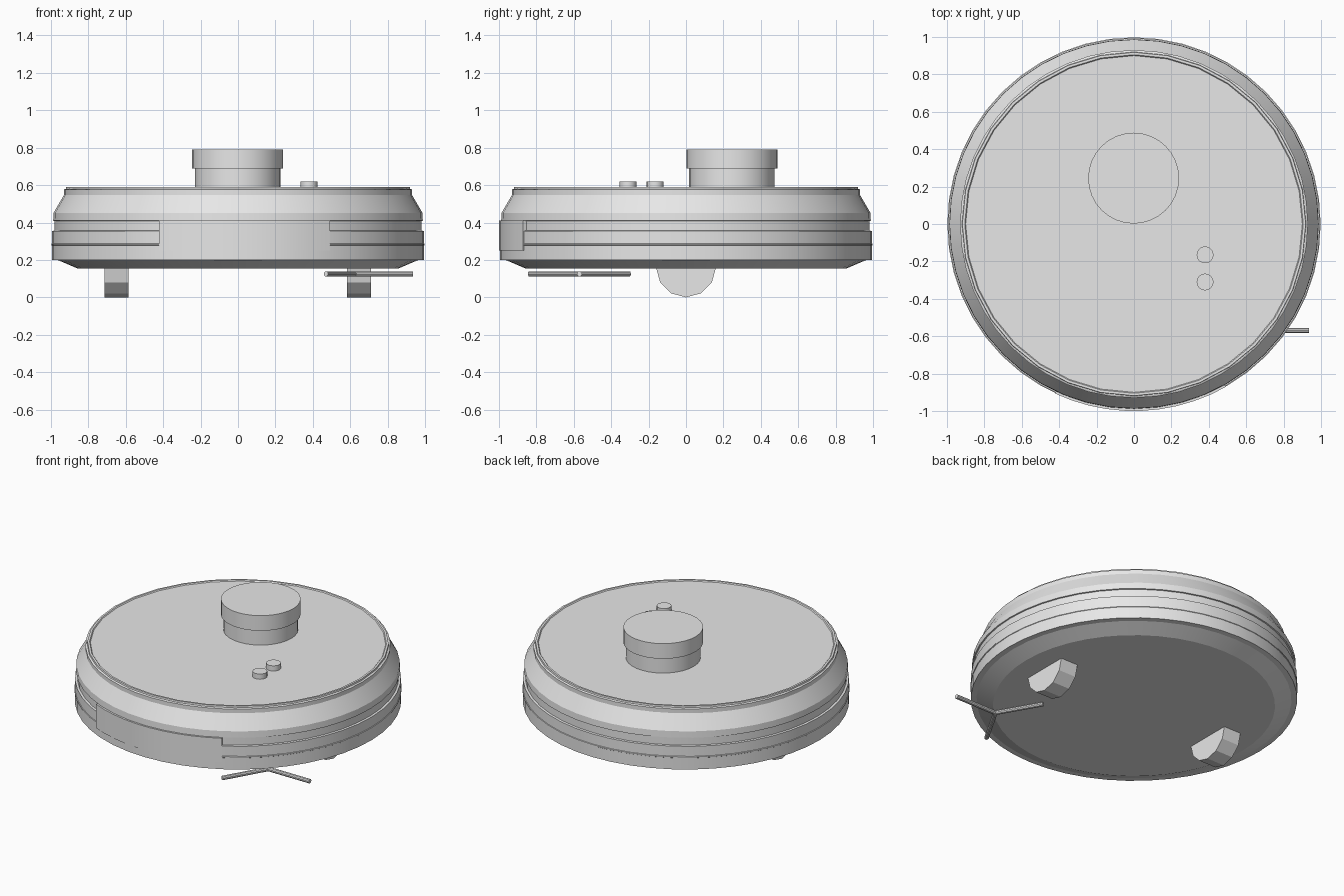
import bpy, bmesh, math
from mathutils import Vector, Matrix

if "Cube" in bpy.data.objects:
    bpy.data.objects.remove(bpy.data.objects["Cube"])

grey = bpy.data.materials.new("plain_grey")
grey.diffuse_color = (0.8, 0.8, 0.8, 1)
grey.use_nodes = True
grey.node_tree.nodes["Principled BSDF"].inputs["Base Color"].default_value = grey.diffuse_color


def finish(name, bm):
    """Turn a bmesh into a named, smooth-by-angle object."""
    bmesh.ops.remove_doubles(bm, verts=bm.verts, dist=1e-5)
    bmesh.ops.recalc_face_normals(bm, faces=bm.faces)
    me = bpy.data.meshes.new(name)
    bm.to_mesh(me)
    bm.free()
    me.materials.append(grey)
    ob = bpy.data.objects.new(name, me)
    bpy.context.collection.objects.link(ob)
    bpy.ops.object.select_all(action='DESELECT')
    ob.select_set(True)
    bpy.context.view_layer.objects.active = ob
    bpy.ops.object.shade_smooth_by_angle(angle=math.radians(20))
    return ob


def lathe(name, profile, seg, centre=(0, 0)):
    """Revolve (radius, z) points about a vertical axis, capping both ends."""
    bm = bmesh.new()
    rings = []
    for r, z in profile:
        rings.append([bm.verts.new((centre[0] + r * math.sin(2 * math.pi * i / seg),
                                    centre[1] + r * math.cos(2 * math.pi * i / seg), z))
                      for i in range(seg)])
    for a, b in zip(rings, rings[1:]):
        for i in range(seg):
            j = (i + 1) % seg
            bm.faces.new((a[i], a[j], b[j], b[i]))
    bm.faces.new(rings[0])
    bm.faces.new(rings[-1])
    return finish(name, bm)


def rod(bm, p, q, radius, seg):
    """Add a capped cylinder running from p to q."""
    p, q = Vector(p), Vector(q)
    d = q - p
    m = Matrix.Translation((p + q) / 2) @ d.to_track_quat('Z', 'Y').to_matrix().to_4x4()
    bmesh.ops.create_cone(bm, cap_ends=True, segments=seg, radius1=radius,
                          radius2=radius, depth=d.length, matrix=m)


# Round body with ridge, recessed band and sloped shoulder
lathe("body", [(0.86, 0.155), (0.96, 0.198), (0.995, 0.2), (0.995, 0.277),
               (0.998, 0.279), (0.998, 0.286), (0.994, 0.288), (0.994, 0.355),
               (0.98, 0.357), (0.98, 0.408), (0.988, 0.41), (0.986, 0.452),
               (0.93, 0.548), (0.93, 0.576), (0.922, 0.58)], 48)

# Lid with a thin raised rim
lathe("lid", [(0.922, 0.57), (0.918, 0.59), (0.905, 0.59), (0.9, 0.584)], 32)

# Curved front bumper plate
bm = bmesh.new()
steps = 10
rows = []
for i in range(steps + 1):
    a = math.radians(-25 + 54.4 * i / steps)
    rows.append([bm.verts.new((r * math.sin(a), -r * math.cos(a), z))
                 for r, z in ((1.0, 0.25), (1.0, 0.41), (0.96, 0.41), (0.96, 0.25))])
for a, b in zip(rows, rows[1:]):
    for k in range(4):
        n = (k + 1) % 4
        bm.faces.new((a[k], b[k], b[n], a[n]))
bm.faces.new(rows[0])
bm.faces.new(rows[-1])
finish("front_bumper", bm)

# Sensor turret
lathe("turret_base", [(0.228, 0.585), (0.228, 0.688)], 32, (-0.002, 0.245))
lathe("turret_cap", [(0.243, 0.688), (0.243, 0.79)], 32, (-0.002, 0.245))

# Buttons
for i, y in enumerate((-0.165, -0.31)):
    lathe(f"button_{i + 1}", [(0.045, 0.58), (0.045, 0.619)], 20, (0.38, y))

# Drive wheels
for side, x in (("left", -0.65), ("right", 0.647)):
    bm = bmesh.new()
    rod(bm, (x - 0.064, 0, 0.16), (x + 0.064, 0, 0.16), 0.16, 12)
    finish(side + "_wheel", bm)

# Three-armed side brush
bm = bmesh.new()
hub = Vector((0.625, -0.57, 0.125))
for k in range(3):
    a = math.radians(120 * k)
    rod(bm, hub, hub + 0.31 * Vector((math.cos(a), math.sin(a), 0)), 0.014, 10)
finish("side_brush", bm)
